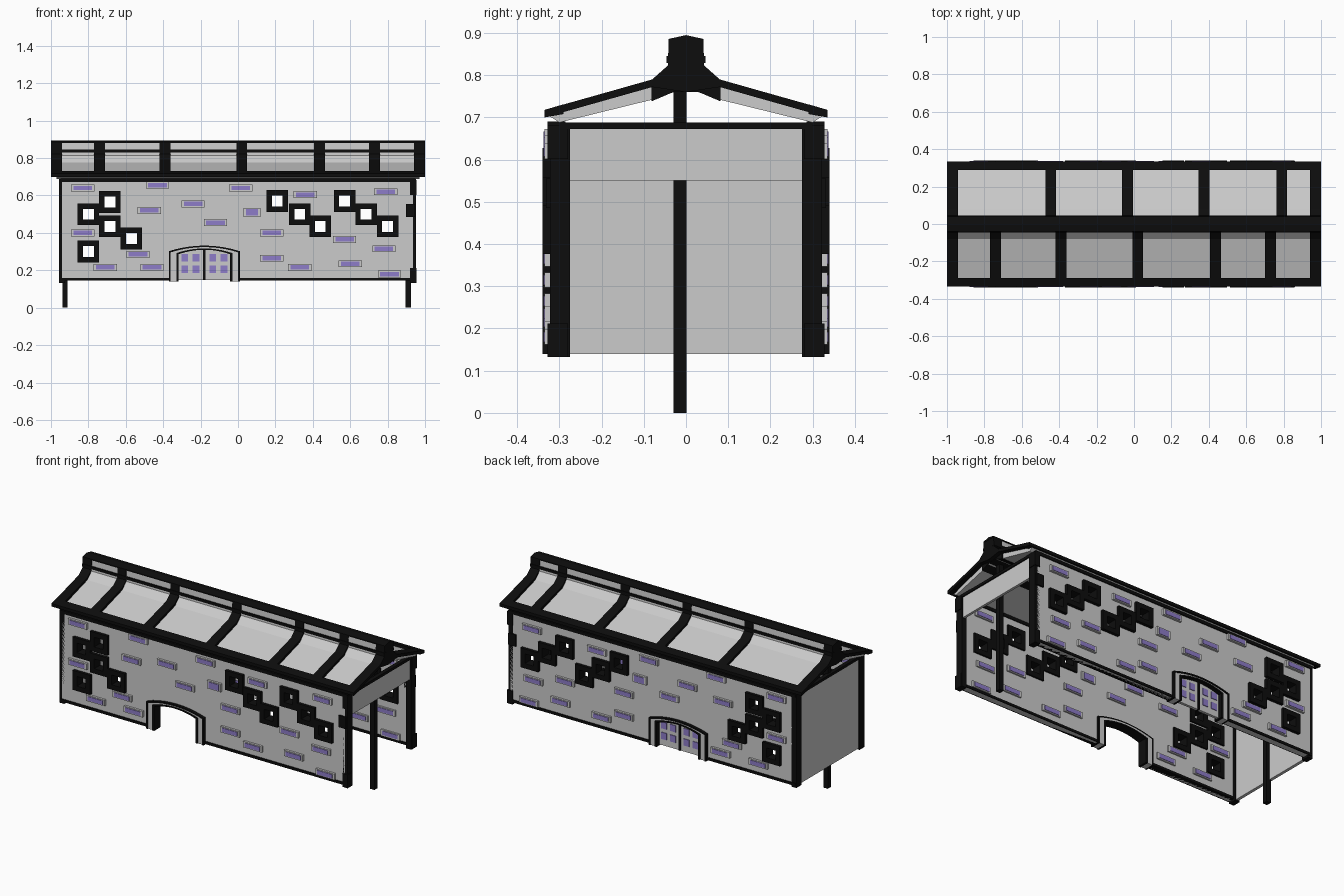
import bpy, bmesh, math

if "Cube" in bpy.data.objects:
    bpy.data.objects.remove(bpy.data.objects["Cube"])


def material(name, rgb):
    m = bpy.data.materials.new(name)
    m.diffuse_color = (*rgb, 1)
    m.use_nodes = True
    m.node_tree.nodes["Principled BSDF"].inputs["Base Color"].default_value = m.diffuse_color
    return m


BLACK = material("black", (0.004, 0.004, 0.004))
PURPLE = material("purple", (0.27, 0.2, 0.58))


def finish(name, bm, mat=None):
    bmesh.ops.recalc_face_normals(bm, faces=bm.faces)
    me = bpy.data.meshes.new(name)
    bm.to_mesh(me)
    bm.free()
    if mat:
        me.materials.append(mat)
    ob = bpy.data.objects.new(name, me)
    bpy.context.collection.objects.link(ob)
    return ob


def add_box(bm, x0, x1, y0, y1, z0, z1):
    vs = bmesh.ops.create_cube(bm, size=1)["verts"]
    for v in vs:
        v.co = ((x0 + x1) / 2 + v.co.x * (x1 - x0),
                (y0 + y1) / 2 + v.co.y * (y1 - y0),
                (z0 + z1) / 2 + v.co.z * (z1 - z0))


def add_prism(bm, pts, a, b, axis):
    """Extrude a 2D outline: (y, z) along x, or (x, z) along y."""
    place = (lambda p, t: (t, p[0], p[1])) if axis == "x" else (lambda p, t: (p[0], t, p[1]))
    lo = [bm.verts.new(place(p, a)) for p in pts]
    hi = [bm.verts.new(place(p, b)) for p in pts]
    bm.faces.new(lo)
    bm.faces.new(hi[::-1])
    for i in range(len(pts)):
        j = (i + 1) % len(pts)
        bm.faces.new((lo[i], lo[j], hi[j], hi[i]))


def box(name, *dims, mat=None):
    bm = bmesh.new()
    add_box(bm, *dims)
    return finish(name, bm, mat)


def prism(name, pts, a, b, axis, mat=None):
    bm = bmesh.new()
    add_prism(bm, pts, a, b, axis)
    return finish(name, bm, mat)


DOOR_X = -0.18


def arch(half, side_z, top_z, n=10):
    """Points of a low arch from the left foot over to the right foot."""
    pts = [(DOOR_X - half, 0.14)]
    for i in range(n + 1):
        t = -1 + 2 * i / n
        pts.append((DOOR_X + half * t, side_z + (top_z - side_z) * (1 - t * t)))
    return pts + [(DOOR_X + half, 0.14)]


WINDOWS = [(-.8, .5), (-.685, .565), (-.685, .435), (-.57, .37), (-.8, .3), (.21, .57),
           (.33, .5), (.44, .435), (.57, .57), (.685, .5), (.8, .435)]
BRICKS = [(-.83, .64), (-.43, .655), (.015, .64), (.36, .605), (.79, .62), (-.24, .555),
          (-.475, .52), (.075, .51), (-.12, .455), (-.83, .4), (.18, .4), (.57, .365),
          (.78, .315), (-.535, .285), (.18, .265), (.6, .235), (-.71, .215), (-.46, .215),
          (.33, .215), (.81, .18)]

for s, side in ((-1, "front"), (1, "back")):
    Y = lambda a, b: tuple(sorted((s * a, s * b)))
    wy = Y(.29, .322)

    # Long wall with window and door openings
    wall = box(side + "_wall", -.94, .935, *wy, .145, .685)
    bm = bmesh.new()
    for x, z in WINDOWS:
        add_box(bm, x - .032, x + .032, *Y(.2, .4), z - .032, z + .032)
    add_prism(bm, [(x, z if z > .14 else .1) for x, z in arch(.14, .29, .313)], *Y(.2, .4), "y")
    cutter = finish("cutter", bm)
    cutter.hide_render = True
    mod = wall.modifiers.new("openings", "BOOLEAN")
    mod.operation, mod.solver, mod.object = "DIFFERENCE", "EXACT", cutter
    dg = bpy.context.evaluated_depsgraph_get()
    wall.data = bpy.data.meshes.new_from_object(wall.evaluated_get(dg))
    wall.modifiers.clear()
    bpy.data.objects.remove(cutter)

    # Square window frames
    bm = bmesh.new()
    fy = Y(.28, .34)
    for x, z in WINDOWS:
        for d in (-1, 1):
            c = z + d * .0435
            add_box(bm, x - .058, x + .058, *fy, c - .0145, c + .0145)
            c = x + d * .0435
            add_box(bm, c - .0145, c + .0145, *fy, z - .029, z + .029)
    finish(side + "_window_frames", bm, BLACK)

    # Bricks with coloured faces on both sides of the wall
    rim, face = bmesh.new(), bmesh.new()
    for x, z in BRICKS:
        small = x == .075
        w, h = (.045, .024) if small else (.062, .018)
        add_box(rim, x - w, x + w, *Y(.281, .335), z - h, z + h)
        add_box(face, x - w + .012, x + w - .012, *Y(.278, .338), z - h + .006, z + h - .006)
    finish(side + "_brick_rims", rim)
    finish(side + "_brick_faces", face, PURPLE)

    # Arched door surround: dark, grey and dark bands
    bands = [(.19, .302, .332), (.18, .296, .324), (.15, .292, .317), (.137, .286, .310)]
    for i, (mat, depth) in enumerate(((BLACK, .34), (None, .335), (BLACK, .34))):
        prism(f"{side}_door_surround_{i}", arch(*bands[i]) + arch(*bands[i + 1])[::-1],
              *Y(.28, depth), "y", mat)

    # Corner posts, rails and clasp
    for x in (-.94, .935):
        box(side + "_corner_post", x - .016, x + .016, *Y(.275, .322), .132, .688, mat=BLACK)
    for z in (.172, .642):
        box(side + "_post_block", .92, .955, *Y(.28, .328), z - .04, z + .04, mat=BLACK)
    box(side + "_post_clasp", .897, .945, *Y(.29, .332), .485, .555, mat=BLACK)
    box(side + "_top_rail", -.95, .95, *Y(.285, .328), .672, .69, mat=BLACK)
    for x0, x1 in ((-.95, -.36), (0, .95)):
        box(side + "_base_rail", x0, x1, *Y(.285, .328), .145, .16, mat=BLACK)

    # Concave roof slope and upright ridge panel
    P = lambda pts: [(s * y, z) for y, z in pts]
    prism(side + "_roof_panel", P([(.325, .704), (.08, .777), (.041, .815), (.036, .884), (0, .884),
                                   (0, .77), (.08, .742), (.3, .688)]), -.97, .97, "x")
    # Roof ribs
    ribs = [-.97, .97] + ([-.74, -.39, .02, .435, .73] if s < 0 else [-.445, -.035, .375, .79])
    bm = bmesh.new()
    for x in ribs:
        add_prism(bm, P([(.335, .718), (.2, .756), (.08, .79), (.043, .823), (.041, .886), (0, .895),
                         (0, .76), (.08, .76), (.335, .7)][:7] + [(.08, .772), (.335, .7)]),
                  x - .029, x + .029, "x")
    finish(side + "_roof_ribs", bm, BLACK)
    prism(side + "_eave", P([(.335, .7), (.335, .718), (.29, .731), (.29, .708)]), -1, 1, "x", BLACK)
    box(side + "_ridge_panel_strip", -1, 1, *Y(.03, .046), .829, .845, mat=BLACK)

# Ridge cap and beam under the ridge
prism("ridge_cap", [(-.041, .88), (.041, .88), (.041, .886), (0, .895), (-.041, .886)],
      -1, 1, "x", BLACK)
prism("ridge_beam", [(-.082, .738), (-.03, .76), (.03, .76), (.082, .738), (.082, .776), (-.082, .776)],
      -.975, .975, "x", BLACK)

# Closed end wall, header over the open end, and end rails
box("end_wall", -.95, -.932, -.29, .29, .14, .685)
box("open_end_header", .93, .945, -.28, .28, .55, .68)
for x in (-.941, .94):
    box("end_top_rail", x - .012, x + .012, -.3, .3, .672, .688, mat=BLACK)

# Central poles carrying the ridge
for x in (-.925, .91):
    box("ridge_pole", x - .014, x + .014, -.03, .001, 0, .77, mat=BLACK)

# Double door in the back wall
for d in (-1, 1):
    edge = [(DOOR_X + d * x, z) for x, z in
            ((.006, .147), (.139, .147), (.139, .288), (.1, .3), (.05, .309), (.006, .312))]
    prism("door_leaf", edge, .298, .314, "y")
    bm = bmesh.new()
    for off in (.045, .105):
        for z in (.205, .268):
            x = DOOR_X + d * off
            add_box(bm, x - .018, x + .018, .294, .318, z - .02, z + .02)
    finish("door_panes", bm, PURPLE)
box("door_centre_bar", DOOR_X - .006, DOOR_X + .006, .293, .32, .147, .312, mat=BLACK)
